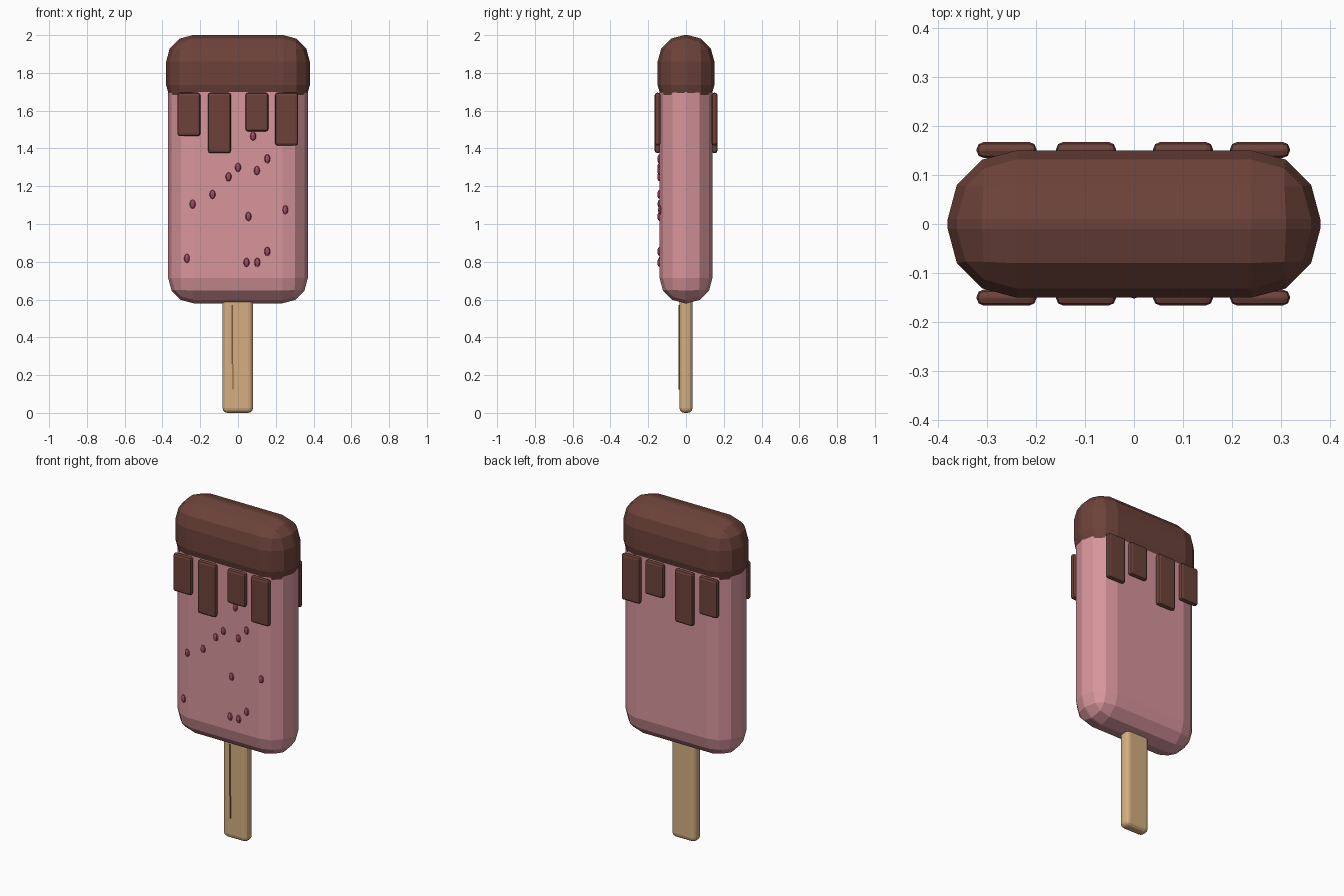
import bpy
import bmesh
from mathutils import Matrix, Vector

cube = bpy.data.objects.get("Cube")
if cube:
    bpy.data.objects.remove(cube, do_unlink=True)


def material(name, color):
    mat = bpy.data.materials.new(name)
    mat.use_nodes = True
    mat.diffuse_color = (*color, 1)
    bsdf = next(n for n in mat.node_tree.nodes if n.type == 'BSDF_PRINCIPLED')
    bsdf.inputs["Base Color"].default_value = (*color, 1)
    return mat


pink = material("strawberry pink", (0.68, 0.30, 0.33))
chocolate = material("chocolate brown", (0.15, 0.055, 0.042))
wood = material("pale wood", (0.66, 0.43, 0.22))
grain = material("dark wood grain", (0.18, 0.10, 0.045))
berry = material("berry red", (0.38, 0.075, 0.13))


def finish(bm, name, mat):
    mesh = bpy.data.meshes.new(name)
    bm.to_mesh(mesh)
    bm.free()
    mesh.materials.append(mat)
    obj = bpy.data.objects.new(name, mesh)
    bpy.context.collection.objects.link(obj)
    return obj


def rounded_box(name, low, high, radius, segments, mat):
    """Box between two corners with every edge rounded."""
    low, high = Vector(low), Vector(high)
    bm = bmesh.new()
    bmesh.ops.create_cube(bm, size=1)
    bmesh.ops.scale(bm, vec=high - low, verts=bm.verts)
    bmesh.ops.translate(bm, vec=(low + high) / 2, verts=bm.verts)
    if radius:
        bmesh.ops.bevel(bm, geom=bm.edges[:], offset=radius, segments=segments,
                        profile=0.5, affect='EDGES')
    return finish(bm, name, mat)


# Ice cream block and chocolate cap
rounded_box("ice_cream", (-0.37, -0.14, 0.58), (0.37, 0.14, 1.95), 0.135, 3, pink)
rounded_box("chocolate_cap", (-0.38, -0.15, 1.595), (0.38, 0.15, 2.0), 0.14, 3, chocolate)

# Drips, repeated on the front and back
drips = [(-0.26, 1.465), (-0.098, 1.375), (0.1, 1.49), (0.257, 1.415)]
for side, y in (("front", -0.15), ("back", 0.151)):
    for i, (x, bottom) in enumerate(drips, 1):
        rounded_box(f"{side}_drip_{i}", (x - 0.061, y - 0.016, bottom),
                    (x + 0.061, y + 0.016, 1.695), 0.014, 2, chocolate)

# Stick with a grain line on its front
rounded_box("stick", (-0.082, -0.035, 0), (0.08, 0.035, 0.75), 0.027, 3, wood)
rounded_box("upper_grain", (-0.034, -0.039, 0.26), (-0.026, -0.033, 0.57), 0, 1, grain)
rounded_box("lower_grain", (-0.03, -0.039, 0.125), (-0.023, -0.033, 0.26), 0, 1, grain)

# Berry bits set into the front face
bits = [(0.08, 1.465), (0.155, 1.345), (0, 1.3), (0.1, 1.283), (-0.05, 1.25),
        (-0.135, 1.157), (-0.24, 1.105), (0.055, 1.04), (0.25, 1.075),
        (-0.27, 0.818), (0.155, 0.855), (0.045, 0.797), (0.102, 0.797)]
bm = bmesh.new()
for x, z in bits:
    y = -0.14 + max(0, abs(x) - 0.235) * 0.27
    place = Matrix.Translation((x, y, z)) @ Matrix.Diagonal((0.016, 0.012, 0.024, 1))
    bmesh.ops.create_uvsphere(bm, u_segments=8, v_segments=6, radius=1, matrix=place)
finish(bm, "berry_bits", berry)
